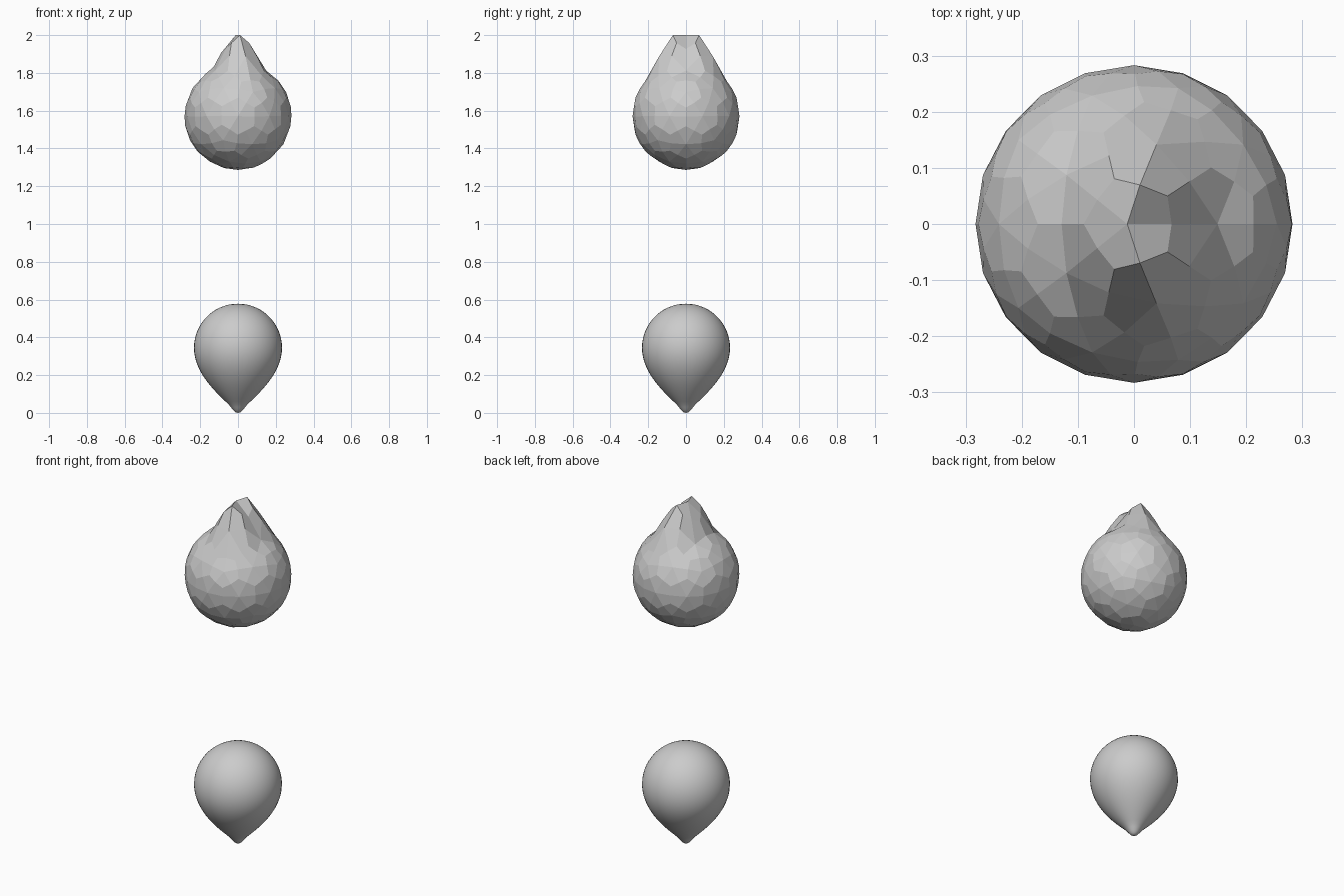
import bpy, bmesh, math
from mathutils import Vector
from mathutils.geometry import interpolate_bezier

if "Cube" in bpy.data.objects:
    bpy.data.objects.remove(bpy.data.objects["Cube"])


# Upper drop: faceted quad sphere with a pinched, pulled-up ridge
RADIUS, CENTRE_Z, PULL, REACH = 0.283, 1.571, 0.156, 0.15

bpy.ops.mesh.primitive_ico_sphere_add(subdivisions=2, radius=0.3)
upper = bpy.context.object
upper.name = "upper_faceted_drop"
subsurf = upper.modifiers.new("quads", "SUBSURF")
subsurf.levels = 1
bpy.ops.object.modifier_apply(modifier=subsurf.name)

verts = upper.data.vertices
scale = RADIUS / max(math.hypot(v.co.x, v.co.y) for v in verts)
for v in verts:
    v.co *= scale

# ridge = the pole plus its two neighbours on either side in y
top = [v for v in verts if v.co.z > 0]
angle = math.radians(72)
targets = [Vector((0, 0))]
targets += [Vector((math.cos(angle), s * math.sin(angle))) * 0.077 for s in (-1, 1)]
ridge = []
for t in targets:
    ridge.append(min(top, key=lambda v: (v.co.xy - t).length))
anchors = [v.co.xy.copy() for v in ridge]
ridge_ids = {v.index for v in ridge}
for v in top:
    d = min((v.co.xy - a).length for a in anchors)
    t = max(0.0, 1 - d / REACH)
    f = t * t * (3 - 2 * t)
    v.co.z += PULL * f
    v.co.x -= 0.012 * f
    if v.index in ridge_ids:
        v.co.z = 2.0 - CENTRE_Z
for v in verts:
    v.co.z += CENTRE_Z
bpy.ops.object.shade_flat()


# Lower drop: smooth lathed teardrop with its tip down
K = 0.1287
segments = [
    ((0, 0), (0.02, 0), (0.03, 0.022), (0.05, 0.045), 6),
    ((0.05, 0.045), (0.13, 0.12), (0.233, 0.22), (0.233, 0.345), 16),
    ((0.233, 0.345), (0.233, 0.345 + K), (K, 0.578), (0, 0.578), 16),
]
profile = []
for a, b, c, d, n in segments:
    pts = interpolate_bezier(*[Vector((p[0], 0, p[1])) for p in (a, b, c, d)], n)
    profile += pts if not profile else pts[1:]

bm = bmesh.new()
ring = [bm.verts.new(p) for p in profile]
edges = [bm.edges.new(pair) for pair in zip(ring, ring[1:])]
bmesh.ops.spin(bm, geom=ring + edges, cent=(0, 0, 0), axis=(0, 0, 1),
               angle=math.tau, steps=48)
bmesh.ops.remove_doubles(bm, verts=bm.verts, dist=0.0003)
bmesh.ops.recalc_face_normals(bm, faces=bm.faces)
mesh = bpy.data.meshes.new("lower_smooth_drop")
bm.to_mesh(mesh)
bm.free()
mesh.shade_smooth()
lower = bpy.data.objects.new("lower_smooth_drop", mesh)
bpy.context.collection.objects.link(lower)
